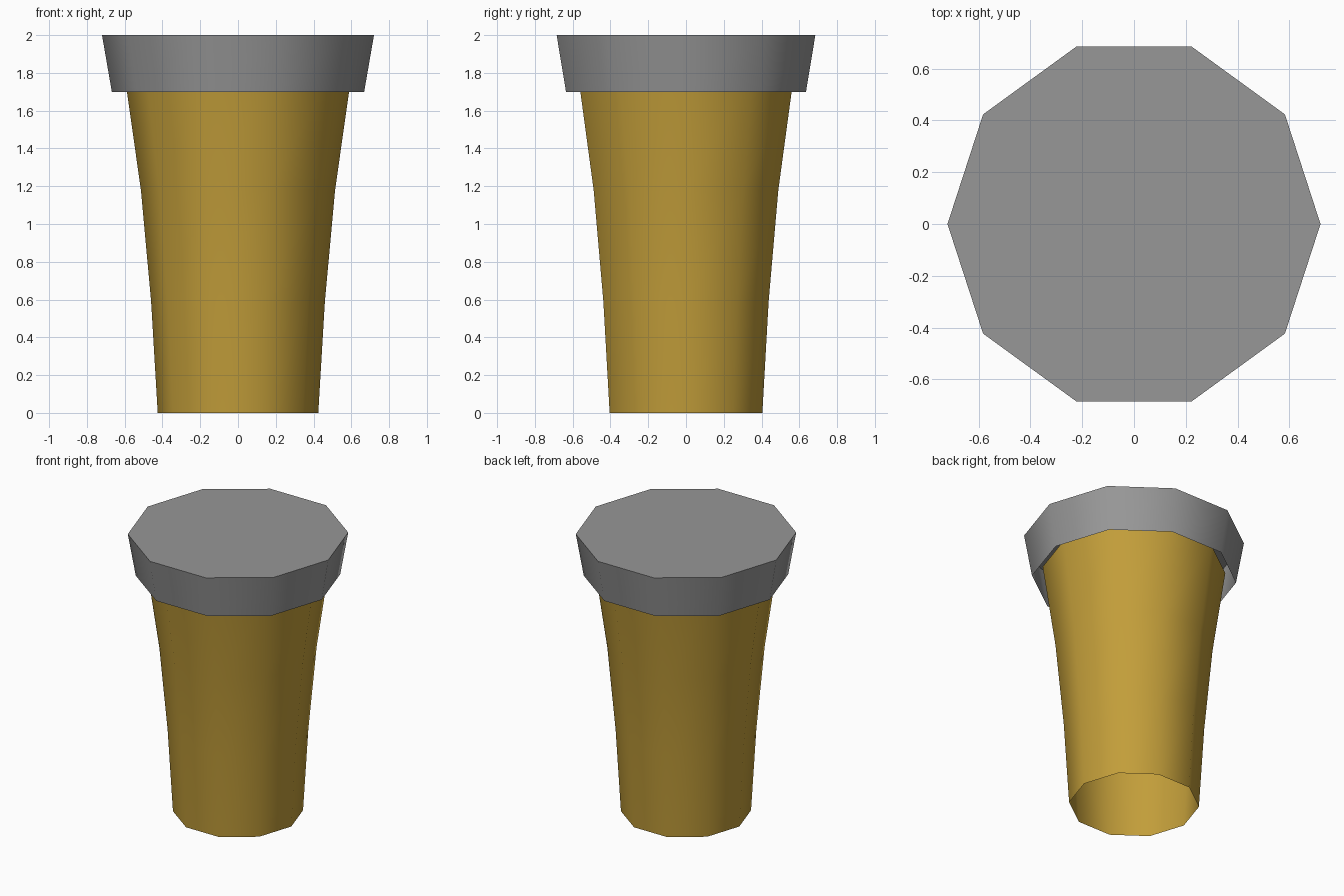
import bpy
import bmesh
from math import cos, sin, pi, radians

cube = bpy.data.objects.get("Cube")
if cube:
    bpy.data.objects.remove(cube)

SIDES = 10


def material(name, rgb):
    mat = bpy.data.materials.new(name)
    mat.use_nodes = True
    color = (*rgb, 1)
    mat.diffuse_color = color
    mat.node_tree.nodes["Principled BSDF"].inputs["Base Color"].default_value = color
    return mat


def lathe(name, profile, mat, close_top=False):
    """Spin (radius, height) points into an open shell, optionally capped."""
    bm = bmesh.new()
    rings = [[bm.verts.new((r * cos(2 * pi * i / SIDES), r * sin(2 * pi * i / SIDES), z))
              for i in range(SIDES)] for r, z in profile]
    for low, high in zip(rings, rings[1:]):
        for i in range(SIDES):
            j = (i + 1) % SIDES
            bm.faces.new((low[i], low[j], high[j], high[i]))
    if close_top:
        bm.faces.new(rings[-1])
    mesh = bpy.data.meshes.new(name)
    bm.to_mesh(mesh)
    bm.free()
    mesh.materials.append(mat)
    obj = bpy.data.objects.new(name, mesh)
    bpy.context.collection.objects.link(obj)
    bpy.ops.object.select_all(action="DESELECT")
    obj.select_set(True)
    bpy.context.view_layer.objects.active = obj
    bpy.ops.object.shade_smooth_by_angle(angle=radians(45))
    return obj


# Flared cup body, open at the bottom and tucked up inside the lid
lathe("cup_body", [(0.425, 0), (0.46, 0.59), (0.514, 1.18), (0.598, 1.77)],
      material("ochre", (0.54, 0.34, 0.042)))

# Overhanging lid, closed on top and open underneath
lathe("lid", [(0.668, 1.70), (0.72, 2.0)],
      material("grey", (0.31, 0.31, 0.31)), close_top=True)
